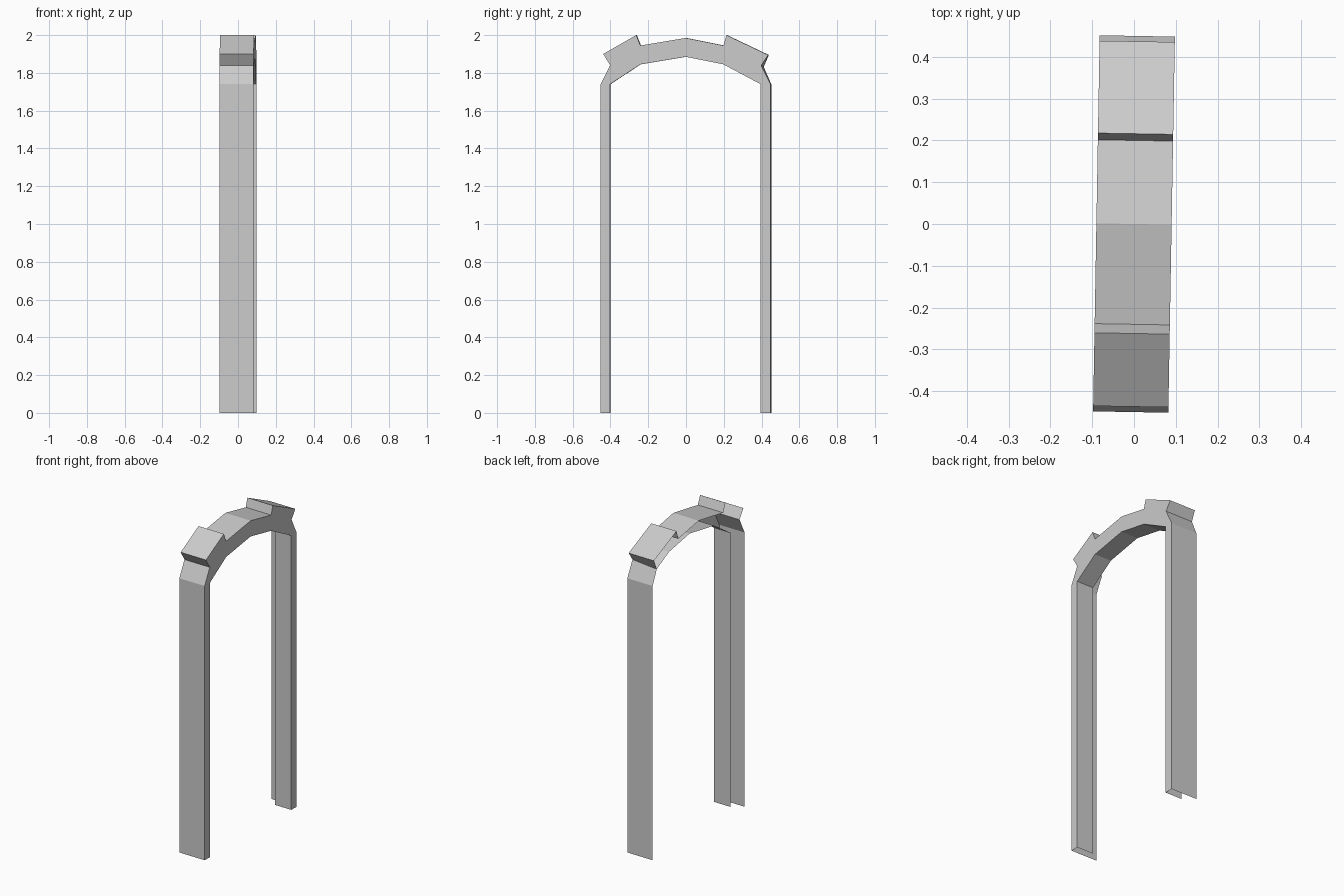
import bpy, bmesh, math
from mathutils import Matrix

if "Cube" in bpy.data.objects:
    bpy.data.objects.remove(bpy.data.objects["Cube"])

# Side profiles (y, z): outer edge with two raised shoulder blocks, and inner opening
OUTER = [(-.45, 0), (-.45, 1.74), (-.40, 1.84), (-.437, 1.90), (-.262, 2.0),
         (-.24, 1.945), (0, 1.985), (.20, 1.945), (.216, 2.0), (.437, 1.895),
         (.40, 1.84), (.45, 1.74), (.45, 0)]
INNER = [(-.40, 0), (-.40, 1.74), (-.24, 1.845), (0, 1.885),
         (.20, 1.845), (.397, 1.74), (.397, 0)]
FRONT_X, BACK_X, LINING_X = .09, -.09, -.025


def row(bm, profile, x):
    return [bm.verts.new((x, y, z)) for y, z in profile]


def strip(bm, a, b):
    for i in range(len(a) - 1):
        bm.faces.new((a[i], a[i + 1], b[i + 1], b[i]))


bm = bmesh.new()
outer_front = row(bm, OUTER, FRONT_X)
outer_back = row(bm, OUTER, BACK_X)
inner_front = row(bm, INNER, FRONT_X)
inner_back = row(bm, INNER, LINING_X)

# Uneven notch under one shoulder block
outer_back[10].co.y += .01
outer_back[10].co.z -= .008

# Outer shell, narrower inner lining, and the flat face; back and feet stay open
strip(bm, outer_front, outer_back)
strip(bm, inner_back, inner_front)
bm.faces.new(outer_front[::-1] + inner_front)
bmesh.ops.recalc_face_normals(bm, faces=bm.faces[:])

# Whole frame is turned very slightly
bmesh.ops.rotate(bm, verts=bm.verts[:], cent=(0, 0, 0),
                 matrix=Matrix.Rotation(math.radians(-1), 3, 'Z'))

mesh = bpy.data.meshes.new("arch_frame")
bm.to_mesh(mesh)
bm.free()
bpy.context.collection.objects.link(bpy.data.objects.new("arch_frame", mesh))
